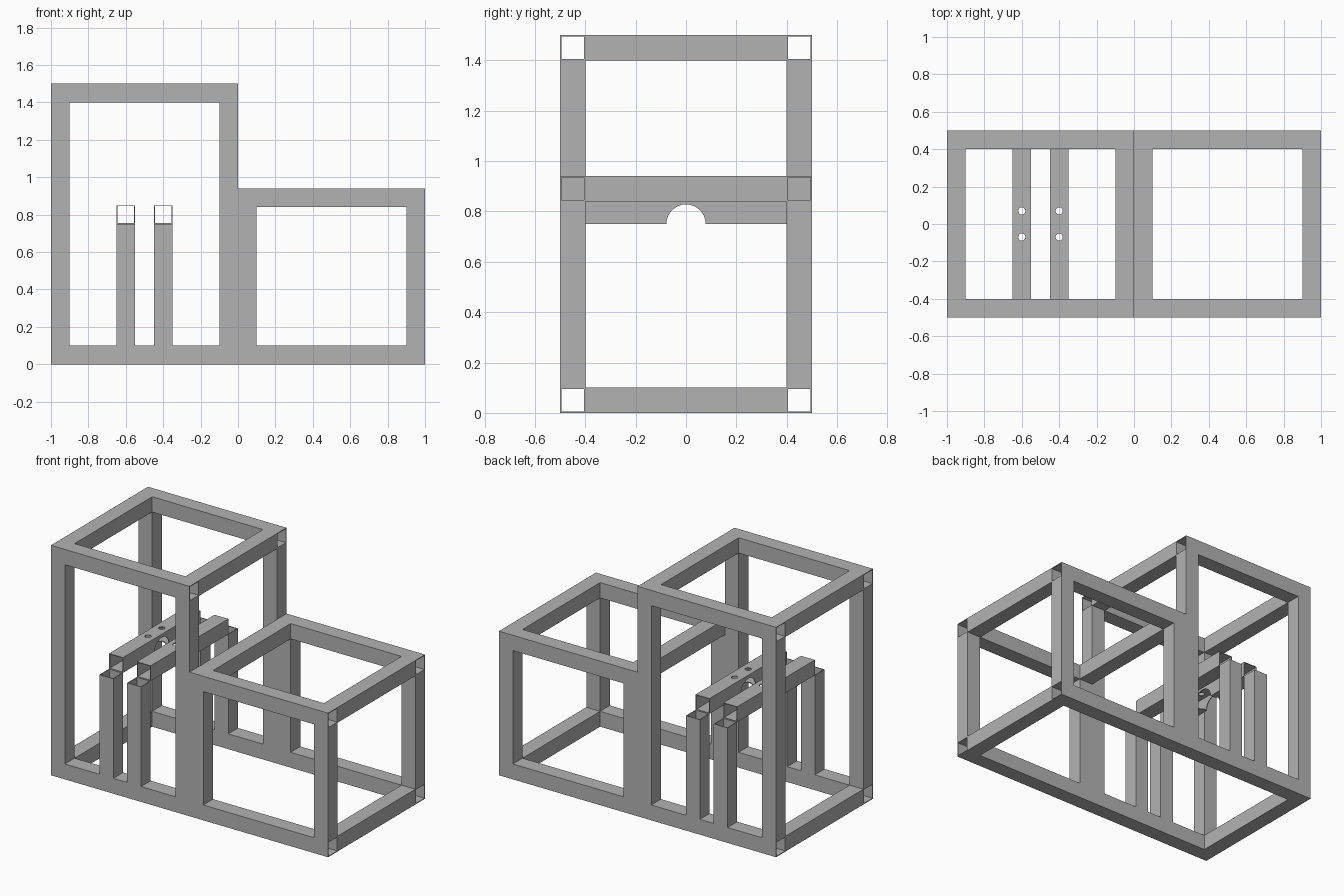
import bpy, bmesh
from mathutils import Vector

cube = bpy.data.objects.get("Cube")
if cube:
    bpy.data.objects.remove(cube, do_unlink=True)

SIZE, WALL = 0.1, 0.005
HALF = SIZE / 2

steel = bpy.data.materials.new("steel_grey")
steel.use_nodes = True
grey = (0.45, 0.45, 0.45, 1)
steel.diffuse_color = grey
steel.node_tree.nodes["Principled BSDF"].inputs["Base Color"].default_value = grey


def tube(name, axis, start, end, a, b):
    """Hollow square tube along an axis; a, b are its centre on the other two axes in x, y, z order."""
    bm = bmesh.new()
    others = [i for i in range(3) if i != axis]

    def loop(along, half):
        verts = []
        for u, v in ((-1, -1), (1, -1), (1, 1), (-1, 1)):
            co = Vector()
            co[axis] = along
            co[others[0]] = a + u * half
            co[others[1]] = b + v * half
            verts.append(bm.verts.new(co))
        return verts

    # outer skin, far rim, inner skin, near rim
    rings = [loop(start, HALF), loop(end, HALF),
             loop(end, HALF - WALL), loop(start, HALF - WALL)]
    for r in range(4):
        p, q = rings[r], rings[(r + 1) % 4]
        for i in range(4):
            j = (i + 1) % 4
            bm.faces.new((p[i], p[j], q[j], q[i]))
    bmesh.ops.recalc_face_normals(bm, faces=bm.faces)
    mesh = bpy.data.meshes.new(name)
    bm.to_mesh(mesh)
    bm.free()
    mesh.materials.append(steel)
    obj = bpy.data.objects.new(name, mesh)
    bpy.context.collection.objects.link(obj)
    return obj


def drill(obj, radius, depth, location, rotation=(0, 0, 0)):
    """Cut a round hole through an object."""
    bpy.ops.mesh.primitive_cylinder_add(vertices=32, radius=radius, depth=depth,
                                        location=location, rotation=rotation)
    cutter = bpy.context.object
    cutter.hide_render = True
    cutter.data.materials.append(steel)
    mod = obj.modifiers.new("hole", 'BOOLEAN')
    mod.object = cutter
    mod.operation = 'DIFFERENCE'
    mod.solver = 'EXACT'
    bpy.context.view_layer.objects.active = obj
    bpy.ops.object.modifier_apply(modifier=mod.name)
    bpy.data.objects.remove(cutter, do_unlink=True)


TALL, LOW, REST = 1.5, 0.94, 0.75

# Long rails and uprights, repeated on the front and back
for side, y in (("front", -0.45), ("back", 0.45)):
    tube(side + "_bottom_rail", 0, -1, 1, y, HALF)
    tube(side + "_tall_top_rail", 0, -1, 0, y, TALL - HALF)
    tube(side + "_low_top_rail", 0, 0, 1, y, LOW - HALF)
    for label, x, top in (("tall_outer", -0.95, TALL), ("tall_inner", -0.05, TALL),
                          ("low_inner", 0.05, LOW), ("low_outer", 0.95, LOW)):
        tube(f"{side}_{label}_post", 2, SIZE, top - SIZE, x, y)
    for label, x in (("right", -0.6), ("left", -0.4)):
        tube(f"{side}_{label}_support_post", 2, SIZE, REST, x, y)

# Cross rails joining front and back
for label, x, z in (("tall_outer_top", -0.95, TALL - HALF), ("tall_inner_top", -0.05, TALL - HALF),
                    ("low_inner_top", 0.05, LOW - HALF), ("low_outer_top", 0.95, LOW - HALF),
                    ("right_bottom", -0.95, HALF), ("left_bottom", 0.95, HALF)):
    tube(label + "_cross_rail", 1, -0.4, 0.4, x, z)

# Mounting bars with a round notch underneath and two bolt holes
for label, x in (("right", -0.6), ("left", -0.4)):
    bar = tube(label + "_mounting_bar", 1, -0.4, 0.4, x, REST + HALF)
    drill(bar, 0.078, 0.15, (x, 0, REST), (0, 1.5707963, 0))
    for y in (-0.07, 0.07):
        drill(bar, 0.019, 0.3, (x, y, REST + HALF))
